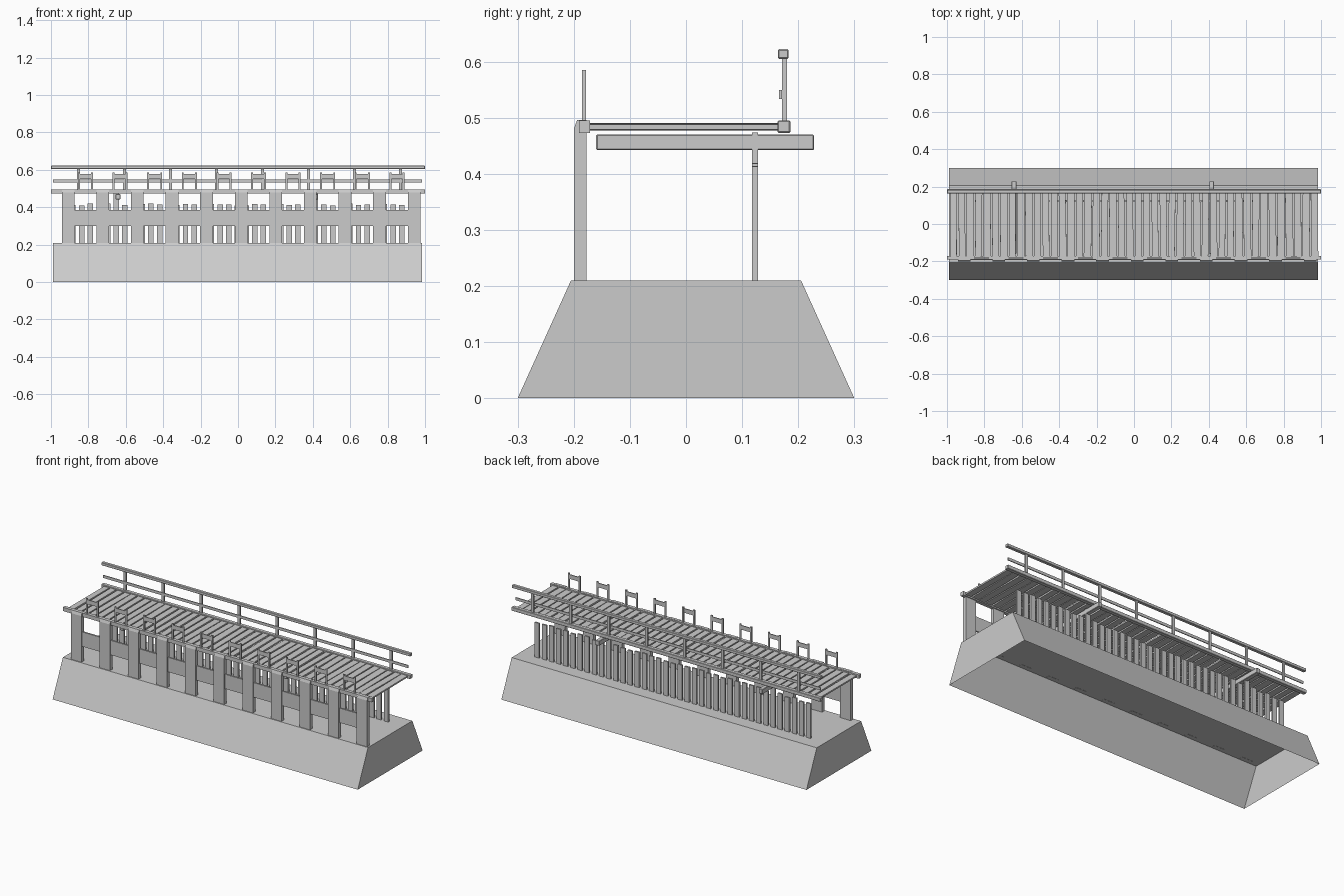
import bpy, bmesh, math, random
from mathutils import Matrix, Vector

if "Cube" in bpy.data.objects:
    bpy.data.objects.remove(bpy.data.objects["Cube"])

random.seed(4)


def make(name, bm):
    mesh = bpy.data.meshes.new(name)
    bmesh.ops.recalc_face_normals(bm, faces=bm.faces)
    bm.to_mesh(mesh)
    bm.free()
    ob = bpy.data.objects.new(name, mesh)
    bpy.context.collection.objects.link(ob)
    return ob


def add_box(bm, x0, x1, y0, y1, z0, z1, turn=0.0, tilt=0.0):
    m = (Matrix.Translation(((x0 + x1) / 2, (y0 + y1) / 2, (z0 + z1) / 2))
         @ Matrix.Rotation(turn, 4, 'Z') @ Matrix.Rotation(tilt, 4, 'Y')
         @ Matrix.Diagonal((x1 - x0, y1 - y0, z1 - z0, 1)))
    bmesh.ops.create_cube(bm, size=1, matrix=m)


def box(name, *dims, bevel=0.0):
    bm = bmesh.new()
    add_box(bm, *dims)
    if bevel:
        bmesh.ops.bevel(bm, geom=bm.edges[:], offset=bevel, segments=1, affect='EDGES')
    return make(name, bm)


def add_profile(bm, pts, x0, x1):
    """Extrude a (y, z) outline along x."""
    f = bm.faces.new([bm.verts.new((x0, y, z)) for y, z in pts])
    r = bmesh.ops.extrude_face_region(bm, geom=[f])
    vs = [v for v in r['geom'] if isinstance(v, bmesh.types.BMVert)]
    bmesh.ops.translate(bm, verts=vs, vec=(x1 - x0, 0, 0))


# embankment: hollow shell, open underneath
bm = bmesh.new()
add_profile(bm, [(-0.3, 0), (0.3, 0), (0.205, 0.21), (-0.205, 0.21)], -0.99, 0.985)
bm.faces.ensure_lookup_table()
low = [f for f in bm.faces if f.calc_center_median().z < 0.001]
bmesh.ops.delete(bm, geom=low, context='FACES_ONLY')
make("embankment", bm)

# wide front posts with a chamfered top
BAY = 0.185
post_x = [-0.908 + BAY * i for i in range(11)]
bm = bmesh.new()
for x in post_x:
    add_profile(bm, [(-0.2, 0.209), (-0.177, 0.209), (-0.177, 0.496),
                     (-0.194, 0.496), (-0.2, 0.48)], x - 0.034, x + 0.034)
make("front_posts", bm)

# panels and small back frames, one per bay
panels, frames = bmesh.new(), bmesh.new()
for x in post_x[:-1]:
    c = x + BAY / 2
    add_box(panels, c - 0.06, c + 0.06, -0.193, -0.183, 0.30, 0.385)
    for s in (-1, 1):
        u = c + s * 0.035
        add_box(frames, u - 0.005, u + 0.005, -0.185, -0.178, 0.475, 0.585)
    add_box(frames, c - 0.035, c + 0.035, -0.184, -0.179, 0.552, 0.577)
make("front_panels", panels)
make("back_frames", frames)

# edge beams
box("front_edge_beam", -1, 1, -0.191, -0.171, 0.473, 0.495)
box("back_edge_beam", -1, 1, 0.163, 0.186, 0.473, 0.495, bevel=0.002)

# deck planks, slightly uneven
bm = bmesh.new()
N = 44
for i in range(N):
    c = -0.965 + 1.93 * i / (N - 1)
    w = random.uniform(0.017, 0.02)
    dz = random.uniform(-0.002, 0.001)
    add_box(bm, c - w, c + w, -0.172, 0.166, 0.48 + dz, 0.489 + dz,
            random.uniform(-0.015, 0.015), random.uniform(-0.04, 0.04))
make("deck_planks", bm)

# cross beams under the deck
beams = (-0.642, 0.415)
for x in beams:
    box("cross_beam", x - 0.0125, x + 0.0125, -0.16, 0.228, 0.442, 0.47, bevel=0.002)

# close row of back piles; those beside the beams stand taller
bm = bmesh.new()
for k in range(39):
    x = -0.882 + BAY / 4 * k
    top = 0.474 if min(abs(x - b) for b in beams) < 0.025 else random.uniform(0.41, 0.421)
    add_box(bm, x - 0.0145, x + 0.0145, 0.118, 0.128, 0.209, top)
make("back_piles", bm)

# back railing
box("top_rail", -1, 1, 0.164, 0.183, 0.605, 0.622, bevel=0.002)
box("middle_rail", -0.99, 0.985, 0.166, 0.171, 0.533, 0.549)
bm = bmesh.new()
for i in range(8):
    x = -0.853 + 0.246 * i
    add_box(bm, x - 0.007, x + 0.007, 0.171, 0.18, 0.49, 0.607)
make("rail_posts", bm)
